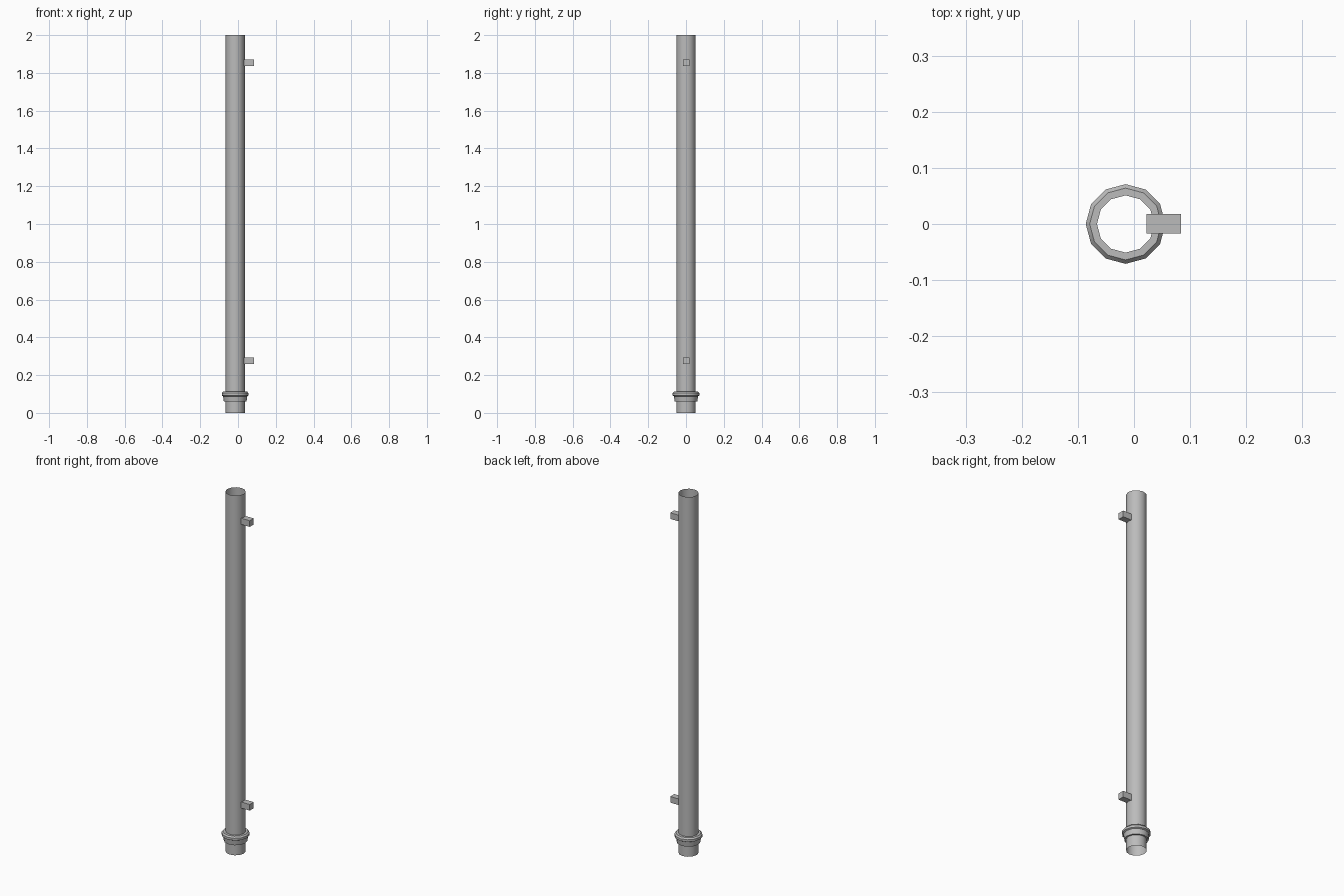
import bpy
import bmesh
import math

cube = bpy.data.objects.get("Cube")
if cube:
    bpy.data.objects.remove(cube, do_unlink=True)

SIDES = 12
AXIS_X = -0.015
PIPE_R = 0.051

grey = bpy.data.materials.new("pipe grey")
grey.use_nodes = True
colour = (0.5, 0.5, 0.5, 1)
grey.diffuse_color = colour
grey.node_tree.nodes["Principled BSDF"].inputs["Base Color"].default_value = colour


def add_object(name, bm):
    mesh = bpy.data.meshes.new(name)
    bm.to_mesh(mesh)
    bm.free()
    mesh.materials.append(grey)
    obj = bpy.data.objects.new(name, mesh)
    bpy.context.collection.objects.link(obj)
    return obj


def lathe(name, profile):
    """Turn an open (radius, height) profile around the pipe axis."""
    bm = bmesh.new()
    rings = []
    for r, z in profile:
        angles = [math.tau * i / SIDES for i in range(SIDES)]
        rings.append([bm.verts.new((AXIS_X + r * math.cos(a), r * math.sin(a), z))
                      for a in angles])
    for low, high in zip(rings, rings[1:]):
        for i in range(SIDES):
            j = (i + 1) % SIDES
            bm.faces.new((low[i], low[j], high[j], high[i]))
    obj = add_object(name, bm)
    bpy.ops.object.select_all(action="DESELECT")
    obj.select_set(True)
    bpy.context.view_layer.objects.active = obj
    bpy.ops.object.shade_smooth_by_angle(angle=math.radians(35))
    return obj


def box(name, low, high):
    bm = bmesh.new()
    bmesh.ops.create_cube(bm, size=1)
    for v in bm.verts:
        v.co = [(a + b) / 2 + c * (b - a) for a, b, c in zip(low, high, v.co)]
    return add_object(name, bm)


# Open thin-walled pipe
lathe("pipe", [(PIPE_R, 0), (PIPE_R, 2)])

# Stepped joint collar near the foot
lathe("collar", [(PIPE_R, 0.06), (0.06, 0.06), (0.064, 0.088), (0.071, 0.092),
                 (0.071, 0.104), (0.064, 0.112), (PIPE_R, 0.112)])

# Wall brackets
for name, z in (("lower_bracket", 0.275), ("upper_bracket", 1.853)):
    box(name, (0.022, -0.017, z - 0.017), (0.084, 0.018, z + 0.017))
